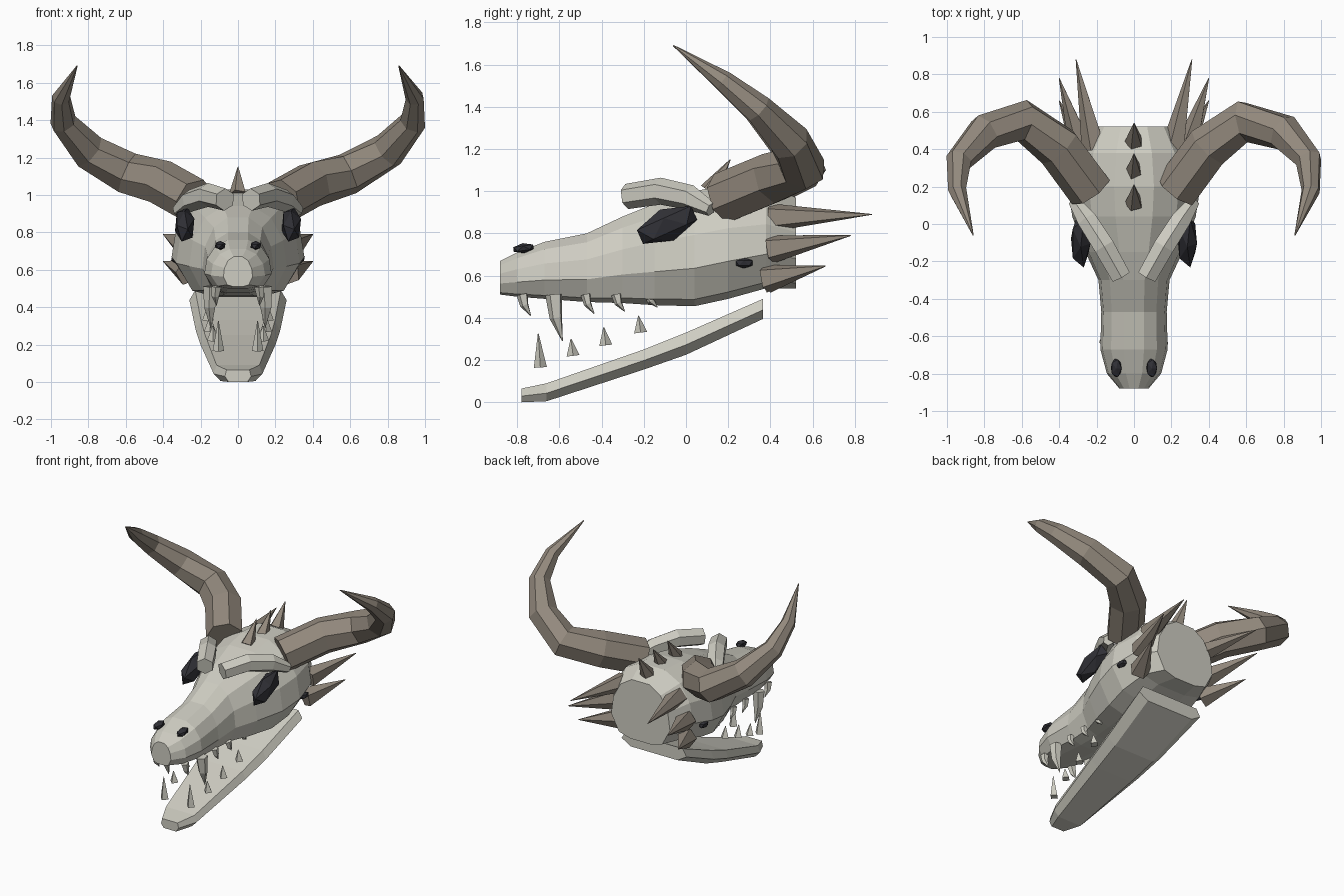
import bpy, bmesh, math
from mathutils import Vector, Matrix

cube = bpy.data.objects.get("Cube")
if cube:
    bpy.data.objects.remove(cube, do_unlink=True)


def material(name, r, g, b):
    m = bpy.data.materials.new(name)
    m.use_nodes = True
    m.diffuse_color = (r, g, b, 1)
    m.node_tree.nodes["Principled BSDF"].inputs["Base Color"].default_value = (r, g, b, 1)
    return m


BONE = material("pale bone", 0.62, 0.61, 0.54)
HORN = material("brown horn", 0.29, 0.25, 0.205)
DARK = material("dark socket", 0.03, 0.03, 0.037)
SIDES = (("left", 1), ("right", -1))


def finish(name, bm, mat):
    bmesh.ops.recalc_face_normals(bm, faces=bm.faces)
    mesh = bpy.data.meshes.new(name)
    bm.to_mesh(mesh)
    bm.free()
    mesh.materials.append(mat)
    obj = bpy.data.objects.new(name, mesh)
    bpy.context.collection.objects.link(obj)
    return obj


def loft(name, rings, mat):
    """Skin a row of equal-sized rings and cap both ends."""
    bm = bmesh.new()
    loops = [[bm.verts.new(p) for p in ring] for ring in rings]
    for a, b in zip(loops, loops[1:]):
        for i in range(len(a)):
            j = (i + 1) % len(a)
            bm.faces.new((a[i], a[j], b[j], b[i]))
    bm.faces.new(loops[0])
    bm.faces.new(loops[-1])
    return finish(name, bm, mat)


def tube(name, path, radii, mat, sides=6, mirror=1):
    """Tapered faceted tube along a path, mirrored in x when asked."""
    pts = [Vector((x * mirror, y, z)) for x, y, z in path]
    rings = []
    for i, (p, r) in enumerate(zip(pts, radii)):
        t = (pts[min(i + 1, len(pts) - 1)] - pts[max(i - 1, 0)]).normalized()
        if i == 0:
            u = t.orthogonal() if abs(t.z) > 0.9 else t.cross(Vector((0, 0, 1)))
        u = (u - t * u.dot(t)).normalized()
        v = t.cross(u)
        angles = [math.tau * (k + 0.5) / sides for k in range(sides)]
        rings.append([p + r * (u * math.cos(a) + v * math.sin(a)) for a in angles])
    return loft(name, rings, mat)


def profile_loft(name, half, stations, mat):
    """Loft a symmetric profile through (y, half width, bottom, top) stations."""
    outline = half + [(-u, v) for u, v in reversed(half)]
    rings = [[(u * w, y, lo + v * (hi - lo)) for u, v in outline]
             for y, w, lo, hi in stations]
    return loft(name, rings, mat)


def gem(name, centre, size, tilt, mirror):
    """Faceted dark lump for eyes and openings."""
    bm = bmesh.new()
    bmesh.ops.create_icosphere(bm, subdivisions=1, radius=1)
    place = (Matrix.Translation((centre[0] * mirror, centre[1], centre[2]))
             @ Matrix.Rotation(math.radians(tilt), 4, "X")
             @ Matrix.Diagonal((*size, 1)))
    bmesh.ops.transform(bm, matrix=place, verts=bm.verts)
    return finish(name, bm, DARK)


# Cranium and snout
profile_loft("skull",
             [(0.35, 0), (0.74, 0.06), (1, 0.33), (0.93, 0.62), (0.68, 0.87), (0.3, 1)],
             [(-0.88, 0.078, 0.51, 0.67), (-0.80, 0.145, 0.50, 0.71),
              (-0.67, 0.18, 0.49, 0.76), (-0.47, 0.175, 0.475, 0.80),
              (-0.30, 0.19, 0.47, 0.88), (-0.15, 0.26, 0.46, 0.94),
              (0.04, 0.33, 0.455, 1.0), (0.20, 0.355, 0.49, 1.03),
              (0.38, 0.32, 0.54, 1.03), (0.52, 0.235, 0.54, 0.97)], BONE)

# Open lower jaw, tilted down to the front
jaw = [(-0.78, 0.07, 0.0, 0.065), (-0.66, 0.13, 0.005, 0.09), (-0.2, 0.2, 0.155, 0.25),
       (0.0, 0.225, 0.225, 0.33), (0.365, 0.26, 0.395, 0.49)]
profile_loft("lower_jaw", [(0.72, 0), (1, 0.45), (0.88, 1)], jaw, BONE)

# Spikes along the crown
for i in range(3):
    y = 0.11 + 0.165 * i
    tube(f"crown_spike_{i + 1}", [(0, y, 1.0), (0, y + 0.1, 1.15)],
         [0.05, 0.002], HORN, 5)

horn_path = [(0.23, 0.18, 0.965), (0.40, 0.41, 1.06), (0.59, 0.55, 1.115),
             (0.80, 0.49, 1.235), (0.935, 0.34, 1.39), (0.945, 0.18, 1.52),
             (0.86, -0.06, 1.69)]
horn_radii = [0.125, 0.125, 0.115, 0.1, 0.072, 0.05, 0.003]
brow_path = [(0.07, -0.28, 0.975), (0.16, -0.12, 1.0), (0.25, 0.02, 0.97), (0.32, 0.12, 0.915)]

# Neck spikes: base, tip, radius
neck_spikes = [((0.21, 0.40, 0.875), (0.31, 0.88, 0.89), 0.07),
               ((0.28, 0.40, 0.725), (0.40, 0.78, 0.79), 0.07),
               ((0.27, 0.38, 0.585), (0.40, 0.66, 0.645), 0.07)]

# Upper teeth: x, y, tip height, radius; lower teeth: x, y, base, tip
upper_teeth = [(0.115, -0.775, 0.41, 0.028), (0.145, -0.625, 0.29, 0.042),
               (0.145, -0.475, 0.42, 0.025), (0.15, -0.33, 0.43, 0.025),
               (0.16, -0.175, 0.45, 0.025)]
lower_teeth = [(0.105, -0.69, 0.165, 0.325), (0.135, -0.535, 0.22, 0.30),
               (0.15, -0.38, 0.27, 0.355), (0.16, -0.215, 0.33, 0.41)]

for side, s in SIDES:
    tube(f"{side}_horn", horn_path, horn_radii, HORN, 7, s)
    tube(f"{side}_brow", brow_path, [0.06, 0.064, 0.06, 0.035], BONE, 6, s)
    for i, (base, tip, r) in enumerate(neck_spikes):
        tube(f"{side}_neck_spike_{i + 1}", [base, tip], [r, 0.002], HORN, 5, s)
    for i, (x, y, tip, r) in enumerate(upper_teeth):
        drop = 0.51 - tip
        path = [(x, y, 0.51), (x + 0.005, y + 0.01, 0.51 - drop * 0.5), (x, y + 0.04, tip)]
        tube(f"{side}_upper_tooth_{i + 1}", path, [r, r * 0.75, 0.002], BONE, 5, s)
    for i, (x, y, base, tip) in enumerate(lower_teeth):
        tube(f"{side}_lower_tooth_{i + 1}", [(x, y, base), (x, y - 0.01, tip)],
             [0.031, 0.002], BONE, 4, s)
    gem(f"{side}_eye", (0.285, -0.09, 0.84), (0.058, 0.165, 0.08), 24, s)
    gem(f"{side}_nostril", (0.095, -0.77, 0.73), (0.032, 0.056, 0.024), 8, s)
    gem(f"{side}_ear_hole", (0.335, 0.275, 0.66), (0.025, 0.048, 0.026), 0, s)
